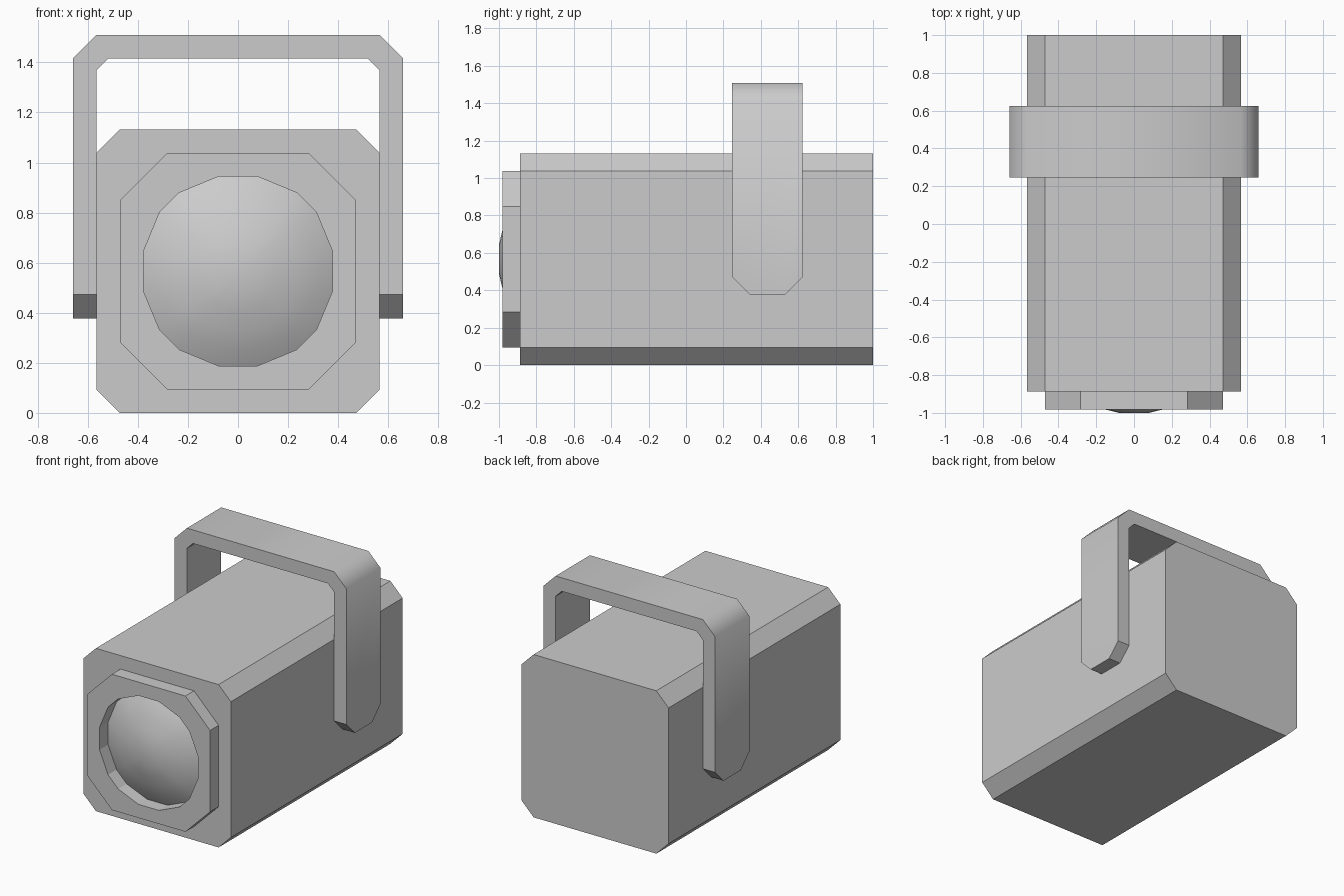
import bpy, bmesh
from mathutils import Vector

if "Cube" in bpy.data.objects:
    bpy.data.objects.remove(bpy.data.objects["Cube"])


def finish(name, bm):
    bmesh.ops.recalc_face_normals(bm, faces=bm.faces[:])
    mesh = bpy.data.meshes.new(name)
    bm.to_mesh(mesh)
    bm.free()
    obj = bpy.data.objects.new(name, mesh)
    bpy.context.collection.objects.link(obj)
    return obj


def prism(loops, y0, y1):
    """Extrude an x/z outline (extra loops become holes) from y0 to y1."""
    bm = bmesh.new()
    rings = [[bm.verts.new((x, y0, z)) for x, z in loop] for loop in loops]
    if len(rings) == 1:
        bm.faces.new(rings[0])
    else:
        edges = [bm.edges.new((r[i - 1], r[i])) for r in rings for i in range(len(r))]
        bmesh.ops.triangle_fill(bm, edges=edges, use_beauty=True, normal=(0, -1, 0))
    ext = bmesh.ops.extrude_face_region(bm, geom=bm.faces[:], use_keep_orig=True)
    moved = [v for v in ext["geom"] if isinstance(v, bmesh.types.BMVert)]
    bmesh.ops.translate(bm, verts=moved, vec=(0, y1 - y0, 0))
    return bm


def four_way(points, cz):
    """Mirror a quarter outline (right side up to top) into a full loop."""
    half = points + [(-x, z) for x, z in reversed(points)]
    full = half + [(-x, -z) for x, z in half]
    return [(x, z + cz) for x, z in full]


CZ = 0.566
FRONT = -0.887

# main housing
finish("housing", prism([four_way([(0.566, 0.472), (0.472, 0.566)], CZ)], FRONT, 1.0))

# raised bezel with round opening
opening = [(0.378, 0.078), (0.313, 0.235), (0.235, 0.313), (0.078, 0.378)]
bezel_outline = four_way([(0.472, 0.283), (0.283, 0.472)], CZ)
finish("bezel", prism([bezel_outline, four_way(opening, CZ)], -0.981, FRONT))

# domed lens
bm = bmesh.new()
rings = []
for r, y in [(0.378, FRONT), (0.313, -0.925), (0.235, -0.957), (0.157, -0.981), (0.078, -1.0)]:
    s = r / 0.378
    rings.append([bm.verts.new((x * s, y, CZ + z * s)) for x, z in four_way(opening, 0)])
for a, b in zip(rings, rings[1:]):
    for i in range(len(a)):
        bm.faces.new((a[i - 1], a[i], b[i], b[i - 1]))
bm.faces.new(rings[-1])
bm.faces.new(rings[0][::-1])
for f in bm.faces:
    f.smooth = f.calc_center_median().y < FRONT - 0.001
finish("lens", bm)

# carrying handle: bent strap with chamfered lower ends
BOTTOM = 0.378
side = [(0.566, BOTTOM), (0.66, BOTTOM), (0.66, 1.415), (0.566, 1.509)]
inner = [(0.519, 1.415), (0.566, 1.368)]
strap = side + [(-x, z) for x, z in reversed(side)]
strap += [(-x, z) for x, z in reversed(inner)] + inner
bm = prism([strap], 0.247, 0.624)
ends = [e for e in bm.edges
        if all(abs(v.co.z - BOTTOM) < 1e-4 for v in e.verts)
        and abs(e.verts[0].co.y - e.verts[1].co.y) < 1e-4]
bmesh.ops.bevel(bm, geom=ends, offset=0.094, segments=1, affect='EDGES')
bmesh.ops.recalc_face_normals(bm, faces=bm.faces[:])
for f in bm.faces:
    c, n = f.calc_center_median(), f.normal
    outward = n.dot(Vector((c.x, 0, c.z - 0.9))) > 0
    f.smooth = abs(n.y) < 0.1 and n.z > -0.1 and outward
finish("handle", bm)
